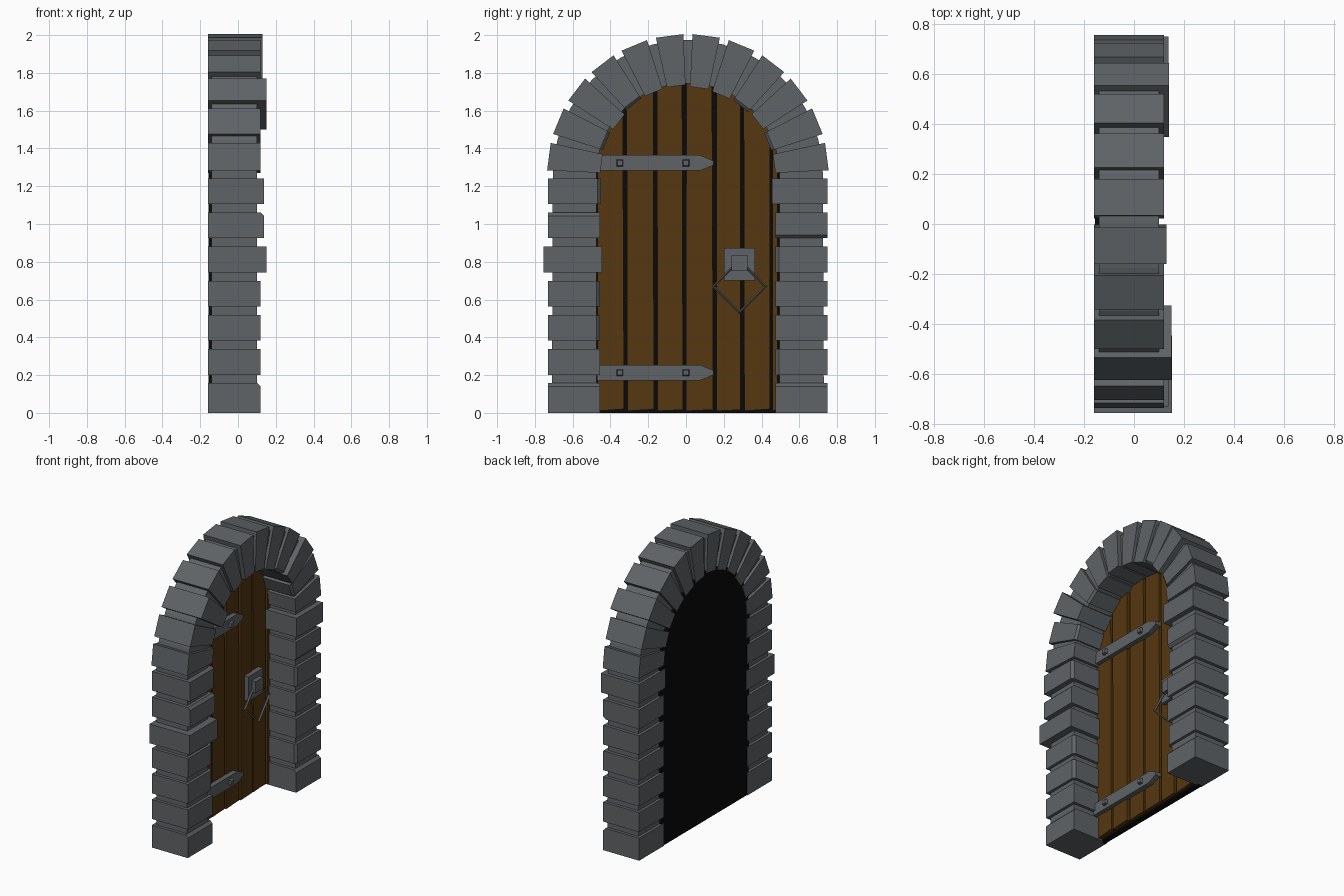
import bpy, bmesh, math, random
from mathutils import Matrix

if "Cube" in bpy.data.objects:
    bpy.data.objects.remove(bpy.data.objects["Cube"])

random.seed(4)
CY, CZ = 0.01, 1.26          # centre of the arch (y, z)


def material(name, rgb):
    m = bpy.data.materials.new(name)
    m.diffuse_color = (*rgb, 1)
    m.use_nodes = True
    m.node_tree.nodes["Principled BSDF"].inputs["Base Color"].default_value = m.diffuse_color
    return m


STONE = material("stone_grey", (0.115, 0.126, 0.135))
WOOD = material("dark_wood", (0.090, 0.038, 0.005))
BLACK = material("shadow_black", (0.003, 0.003, 0.003))


def finish(bm, name, mat):
    bmesh.ops.recalc_face_normals(bm, faces=bm.faces)
    me = bpy.data.meshes.new(name)
    bm.to_mesh(me)
    bm.free()
    me.materials.append(mat)
    ob = bpy.data.objects.new(name, me)
    bpy.context.collection.objects.link(ob)
    return ob


def prism(name, mat, pts, x0, x1, chip=None, chip_size=0.02, front_scale=1.0):
    """Extrude a (y, z) outline from x0 to x1; chip = index of a front edge to bevel."""
    bm = bmesh.new()
    n = len(pts)
    my = sum(p[0] for p in pts) / n
    mz = sum(p[1] for p in pts) / n
    s = front_scale
    back = [bm.verts.new((x0, y, z)) for y, z in pts]
    front = [bm.verts.new((x1, my + (y - my) * s, mz + (z - mz) * s)) for y, z in pts]
    bm.faces.new(back)
    bm.faces.new(front)
    for i in range(n):
        j = (i + 1) % n
        bm.faces.new((back[i], back[j], front[j], front[i]))
    if chip is not None:
        # one broken corner: pull it back, leaving a sloping facet
        e = bm.edges.get((front[chip], front[(chip + 1) % n]))
        bmesh.ops.bevel(bm, geom=[e], offset=chip_size, segments=1, affect='EDGES')
    return finish(bm, name, mat)


def rect(y0, y1, z0, z1):
    return [(y0, z0), (y1, z0), (y1, z1), (y0, z1)]


def arc(r, a0, a1, n):
    return [(CY + r * math.cos(a0 + (a1 - a0) * i / n),
             CZ + r * math.sin(a0 + (a1 - a0) * i / n)) for i in range(n + 1)]


# recessed mortar core: both jambs and the arch in one outline
core = [(CY + 0.72, 0.01)] + arc(0.715, 0, math.pi, 24) + [(CY - 0.72, 0.01), (CY - 0.485, 0.01)]
core += arc(0.485, math.pi, 0, 24) + [(CY + 0.485, 0.01)]
prism("mortar_core", STONE, core, -0.14, 0.10)

# jamb blocks; odd ones stick out: (side, row) -> (outer extra, inner extra, front x)
odd = {(-1, 4): (0.025, 0.01, 0.152), (-1, 6): (0.0, 0.005, 0.138),
       (-1, 5): (0.0, 0.0, 0.138), (1, 6): (0.0, 0.02, 0.138)}
chips = {(-1, 0): 2, (-1, 2): 1, (-1, 3): 1, (-1, 5): 2, (-1, 6): 1,
         (1, 0): 2, (1, 1): 3, (1, 4): 3, (1, 5): 0}
for side in (-1, 1):
    for row in range(7):
        z0 = 0 if row == 0 else 0.02 + 0.181 * row
        z1 = 0.158 + 0.1805 * row
        out, inn, front = odd.get((side, row), (0, 0, 0.12))
        ya, yb = CY + side * (0.74 + out), CY + side * (0.465 + inn * -1)
        prism(f"jamb_block_{'left' if side < 0 else 'right'}_{row}", STONE,
              rect(min(ya, yb), max(ya, yb), z0, z1), -0.16, front,
              chips.get((side, row)), 0.018)

# twelve arch stones
arch_front = {9: 0.15, 2: 0.14, 6: 0.13}
for i in range(12):
    a = math.radians(7.5 + 15 * i)
    c, s = math.cos(a), math.sin(a)
    r0, r1 = 0.468 + random.uniform(-0.012, 0.008), 0.742
    local = [(r0, -0.05), (r1, -0.073), (r1, 0.073), (r0, 0.05)]
    pts = [(CY + r * c - t * s, CZ + r * s + t * c) for r, t in local]
    prism(f"arch_stone_{i}", STONE, pts, -0.16, arch_front.get(i, 0.12),
          3 if i in (1, 3, 8, 10) else None, 0.015)

# black backing filling the opening behind the planks
prism("door_backing", BLACK,
      [(CY + 0.485, 0)] + arc(0.495, 0, math.pi, 24) + [(CY - 0.485, 0)], -0.155, -0.115)


# planks with tops following the arch
def top(y):
    return CZ + math.sqrt(max(0.0, 0.493 ** 2 - (y - CY) ** 2))


edges = [-0.475, -0.322, -0.163, -0.01, 0.15, 0.299, 0.452, 0.495]
for i in range(7):
    g = [random.uniform(0.005, 0.013) for _ in range(4)]
    yl, yr = edges[i] + g[0], edges[i + 1] - g[1]
    tl, tr = edges[i] + g[2], edges[i + 1] - g[3]
    pts = [(yl, 0.01), (yr, 0.01 + random.uniform(0, 0.012))]
    pts += [(y, top(y)) for y in (tr, tr * 0.67 + tl * 0.33, tr * 0.33 + tl * 0.67, tl)]
    prism(f"door_plank_{i}", WOOD, pts, -0.13, -0.09 + random.uniform(-0.006, 0.006))

# strap hinges with square rivets
for name, z in (("lower", 0.213), ("upper", 1.323)):
    h = 0.041
    prism(f"{name}_strap_hinge", STONE,
          [(-0.47, z - h), (0.075, z - h), (0.145, z - 0.012),
           (0.145, z + 0.012), (0.075, z + h), (-0.47, z + h)], -0.10, -0.058)
    for k, y in enumerate((-0.35, 0.0)):
        prism(f"{name}_rivet_{k}", STONE, rect(y - 0.018, y + 0.018, z - 0.018, z + 0.018),
              -0.06, -0.04, front_scale=0.75)

# handle plate, boss and diamond pull ring
prism("handle_plate", STONE, rect(0.20, 0.365, 0.70, 0.873), -0.10, -0.06)
prism("handle_boss", STONE, rect(0.24, 0.325, 0.75, 0.832), -0.07, -0.03)
bpy.ops.mesh.primitive_torus_add(major_segments=4, minor_segments=4,
                                 major_radius=0.138, minor_radius=0.009)
ring = bpy.context.object
ring.name = "pull_ring"
ring.data.transform(Matrix.Translation((-0.05, 0.283, 0.67)) @ Matrix.Rotation(math.radians(86), 4, 'Y'))
ring.data.materials.append(STONE)
for p in ring.data.polygons:
    p.use_smooth = False
